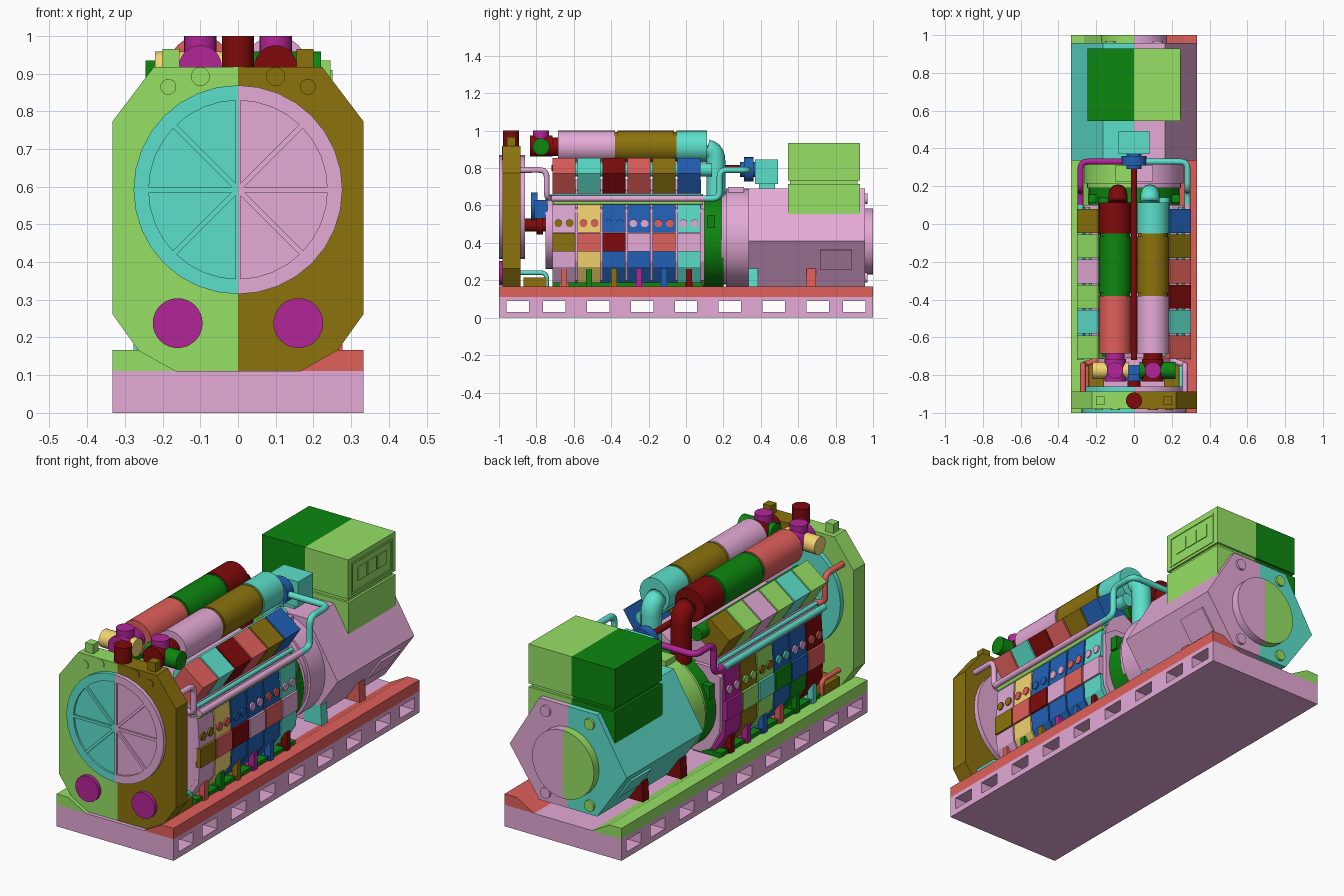
import bpy, bmesh
from math import pi, radians
from mathutils import Vector, Matrix

if "Cube" in bpy.data.objects:
    bpy.data.objects.remove(bpy.data.objects["Cube"])

ROUND = []

def finish(name, bm):
    bmesh.ops.recalc_face_normals(bm, faces=bm.faces)
    me = bpy.data.meshes.new(name)
    bm.to_mesh(me)
    bm.free()
    ob = bpy.data.objects.new(name, me)
    bpy.context.collection.objects.link(ob)
    return ob

def add_box(bm, x, y, z):
    c = Vector((sum(x) / 2, sum(y) / 2, sum(z) / 2))
    d = (abs(x[1] - x[0]), abs(y[1] - y[0]), abs(z[1] - z[0]), 1)
    bmesh.ops.create_cube(bm, size=1, matrix=Matrix.Translation(c) @ Matrix.Diagonal(d))

def box(name, x, y, z):
    bm = bmesh.new()
    add_box(bm, x, y, z)
    return finish(name, bm)

def prism(name, pts, y0, y1, s=1):
    """Extrude an (x, z) outline along y."""
    bm = bmesh.new()
    f = bm.faces.new([bm.verts.new((x * s, y0, z)) for x, z in pts])
    g = bmesh.ops.extrude_face_region(bm, geom=[f])['geom']
    bmesh.ops.translate(bm, vec=(0, y1 - y0, 0), verts=[v for v in g if isinstance(v, bmesh.types.BMVert)])
    return finish(name, bm)

def lathe(name, prof, x, y, z, axis='Y', n=32):
    """Revolve (radius, distance) profile round an axis through x, y, z."""
    bm = bmesh.new()
    rot = {'Y': Matrix.Rotation(-pi / 2, 3, 'X'), 'X': Matrix.Rotation(pi / 2, 3, 'Y'), 'Z': Matrix.Identity(3)}[axis]
    vs = [bm.verts.new((r, 0, t)) for r, t in prof]
    es = [bm.edges.new(p) for p in zip(vs, vs[1:])]
    bmesh.ops.spin(bm, geom=vs + es, axis=(0, 0, 1), cent=(0, 0, 0), steps=n, angle=2 * pi)
    bmesh.ops.remove_doubles(bm, verts=bm.verts, dist=1e-5)
    bm.transform(Matrix.Translation((x, y, z)) @ rot.to_4x4())
    ROUND.append(finish(name, bm))

def cyl(name, r, t0, t1, x=0, y=0, z=0, axis='Y', n=32):
    lathe(name, [(0, t0), (r, t0), (r, t1), (0, t1)], x, y, z, axis, n)

def pipe(name, pts, r, bend=0.04, s=1):
    """Round pipe along points with filleted corners."""
    p = [Vector((x * s, y, z)) for x, y, z in pts]
    path = [p[0]]
    for a, b, c in zip(p, p[1:], p[2:]):
        u, v = (a - b).normalized() * bend, (c - b).normalized() * bend
        path += [b + u * (1 - k / 6) ** 2 + v * (k / 6) ** 2 for k in range(7)]
    path.append(p[-1])
    cu = bpy.data.curves.new(name, 'CURVE')
    cu.dimensions, cu.bevel_depth, cu.bevel_resolution, cu.use_fill_caps = '3D', r, 4, True
    sp = cu.splines.new('POLY')
    sp.points.add(len(path) - 1)
    for q, co in zip(sp.points, path):
        q.co = (*co, 1)
    sp.use_smooth = True
    bpy.context.collection.objects.link(bpy.data.objects.new(name, cu))

# Base skid with through slots
base = box("base_frame", (-.333, .333), (-1, 1), (0, .111))
bm = bmesh.new()
for y in (-.9, -.705, -.47, -.235, 0, .235, .47, .705, .9):
    add_box(bm, (-.5, .5), (y - .06, y + .06), (.03, .09))
cut = finish("slot_cutter", bm)
cut.hide_render = cut.hide_viewport = True
mod = base.modifiers.new("slots", 'BOOLEAN')
mod.object, mod.solver = cut, 'EXACT'
# Radiator with round grille
half = [(.165, .111), (.265, .167), (.333, .262), (.333, .773), (.223, .918)]
prism("radiator_body", half + [(-x, z) for x, z in reversed(half)], -.98, -.886)
lathe("fan_shroud", [(0, -.99), (.237, -.99), (.237, -1), (.277, -1), (.277, -.86), (0, -.86)], 0, 0, .592)
bm = bmesh.new()
for k in range(4):
    n0 = len(bm.verts)
    add_box(bm, (-.24, .24), (-.999, -.985), (-.007, .007))
    bm.verts.ensure_lookup_table()
    bmesh.ops.rotate(bm, verts=bm.verts[n0:], cent=(0, 0, 0), matrix=Matrix.Rotation(k * pi / 4, 3, 'Y'))
bmesh.ops.translate(bm, vec=(0, 0, .592), verts=bm.verts)
finish("grille_spokes", bm)
cyl("radiator_cap", .043, .9, 1.0, 0, -.935, 0, 'Z')

for s in (1, -1):
    # Sloped rails, radiator details, front coolant pipes
    prism("base_rail", [(.333, .111), (.333, .167), (.265, .167), (.165, .111)], -1, 1, s)
    cyl("radiator_port", .066, -1, -.97, s * .16, 0, .238)
    cyl("radiator_plug", .025, -.984, -.97, s * .1, 0, .892, n=20)
    cyl("radiator_plug", .021, -.984, -.97, s * .185, 0, .865, n=20)
    box("lifting_lug", (s * .155, s * .2), (-.957, -.912), (.9, .965))
    pipe("front_coolant_pipe", [(.27, -.89, .79), (.27, -.745, .79), (.27, -.745, .64), (.19, -.72, .64)], .015, s=s)
    pipe("front_drain_pipe", [(.25, -.89, .24), (.25, -.745, .24), (.25, -.745, .165)], .012, .03, s)
    box("front_step", (s * .16, s * .265), (-.87, -.745), (.165, .215))
    # Air inlet tee
    x = s * .1
    cyl("inlet_hub", .057, -.835, -.715, x, 0, .918, n=24)
    cyl("inlet_cap", .043, 0, .086, x, -.775, .914, 'Z', 24)
    cyl("inlet_side_port", .045, *sorted((-.07 * s, .12 * s)), x, -.775, .914, 'X', 24)
    cyl("inlet_neck", .05, -.775, -.67, x, 0, .914, n=24)
    # Silencer canisters, elbow, manifold
    for i, (y0, y1) in enumerate(((-.685, -.38), (-.365, -.065), (-.05, .113))):
        cyl(f"silencer_canister_{i}", .085, y0, y1, x, 0, .915)
    cyl("silencer_core", .079, -.67, .1, x, 0, .915)
    pipe("exhaust_elbow", [(.085, .1, .905), (.085, .16, .905), (.085, .16, .64)], .05, .065, s)
    pipe("exhaust_manifold", [(.155, -.7, .79), (.155, .14, .79)], .035, s=s)
    # Cylinder bank and repeating cylinder units
    prism("cylinder_bank", [(.225, .68), (.13, .74), (0, .66), (0, .58), (.25, .58), (.245, .62)], -.71, .08, s)
    for i in range(6):
        y = -.652 + i * .1336
        a, b = y - .0625, y + .0625
        prism(f"cylinder_head_{i}", [(.302, .772), (.19, .855), (.118, .745), (.23, .662)], a, b, s)
        prism(f"crankcase_cover_{i}", [(.2, .455), (.28, .455), (.27, .606), (.2, .606)], a, b, s)
        prism(f"crankcase_door_{i}", [(.2, .355), (.288, .355), (.288, .452), (.2, .452)], a, b, s)
        prism(f"sump_panel_{i}", [(.15, .185), (.22, .185), (.275, .27), (.28, .353), (.15, .353)], a, b, s)
        for d in (-.03, .03):
            cyl(f"cover_port_{i}", .021, -.011, .011, s * .273, y + d, .505, 'X', 16)
        box(f"mount_pin_{i}", (s * .245, s * .277), (y - .015, y + .015), (.165, .26))
        box(f"mount_pad_{i}", (s * .22, s * .268), (y - .022, y + .022), (.165, .19))
    pipe("fuel_rail", [(.27, -.71, .615), (.27, .09, .615)], .011, s=s)
    pipe("oil_rail", [(.245, -.71, .65), (.245, .09, .65)], .011, s=s)
    box("engine_foot_rail", (s * .1, s * .265), (-.715, .09), (.16, .187))
    # Rear coolant pipe running along the engine side
    pipe("rear_coolant_pipe", [(.03, .33, .79), (.283, .33, .79), (.283, .18, .79), (.283, .18, .637),
                               (.283, .1, .637)], .016, s=s)
    pipe("side_coolant_pipe", [(.283, .1, .637), (.283, -.72, .637)], .016, s=s)
    box("housing_window", (s * .2, s * .243), (.115, .155), (.48, .55))
    # Alternator feet, side hatch, end bolts
    for i, y in enumerate((.335, .645)):
        prism(f"alternator_foot_{i}", [(.14, .16), (.242, .16), (.236, .262), (.14, .262)], y, y + .05, s)
    prism("alternator_hatch", [(.22, .264), (.294, .369), (.31, .36), (.236, .255)], .72, .885, s)
    for z in (.635, .215):
        cyl("end_bolt", .028, .95, .97, s * .125, 0, z, n=16)

# Engine core and front drive
core = [(.15, .17), (.21, .2), (.262, .3), (.265, .58), (.2, .62)]
prism("engine_block", core + [(-x, z) for x, z in reversed(core)], -.715, .1)
cyl("front_cover", .2, -.75, -.71, 0, 0, .46)
cyl("fan_shaft", .035, -.87, -.74, 0, 0, .495, n=24)
cyl("fan_pulley", .05, -.8, -.765, 0, 0, .495, n=24)
box("water_pump", (-.17, .17), (-.81, -.74), (.53, .63))
cyl("water_pump_pulley", .075, -.83, -.795, 0, 0, .595, n=24)
cyl("center_pipe", .016, -.72, .33, 0, 0, .8, n=16)
cyl("outlet_flange", .065, .31, .36, 0, 0, .793, n=24)
cyl("outlet_neck", .04, .29, .4, 0, 0, .793, n=24)
box("outlet_box", (-.083, .083), (.37, .493), (.715, .845))
box("outlet_stand", (-.05, .05), (.39, .475), (.65, .72))
# Flywheel housing, adaptor and alternator
cyl("flywheel_housing", .242, .083, .2, 0, 0, .409)
lathe("alternator_adaptor", [(0, .19), (.25, .19), (.25, .215), (.262, .215), (.262, .345), (0, .345)], 0, 0, .428)
box("adaptor_lid", (-.1, .1), (.225, .31), (.66, .7))
hexa = [(.165, .69), (.333, .41), (.165, .167)]
prism("alternator_body", hexa + [(-x, z) for x, z in reversed(hexa)], .335, .958)
cyl("alternator_end_cap", .176, .95, 1.0, 0, 0, .407)
# Control cabinet with framed panel
box("cabinet_base", (-.247, .247), (.545, .93), (.55, .715))
box("cabinet_gap", (-.235, .235), (.557, .918), (.71, .74))
box("cabinet_top", (-.246, .246), (.545, .93), (.733, .935))
bm = bmesh.new()
for ys, zs in (((.57, .9), (.9, .91)), ((.57, .9), (.747, .757)), ((.57, .58), (.747, .91)), ((.89, .9), (.747, .91)),
               ((.62, .69), (.8, .87)), ((.7, .77), (.8, .87)), ((.78, .85), (.8, .87))):
    add_box(bm, (.24, .25), ys, zs)
finish("control_panel", bm)

# Colours: letters per part for the right side, then the left side
RGB = dict(L=(130, 196, 88), O=(122, 100, 18), P=(200, 148, 188), T=(82, 196, 178), M=(156, 36, 132),
           D=(112, 16, 16), G=(18, 118, 20), R=(196, 84, 80), B=(34, 86, 160), Y=(214, 186, 98))
MATS = {}
for k, c in RGB.items():
    MATS[k] = bpy.data.materials.new("paint_" + k)
    MATS[k].diffuse_color = (*[min(1, v / 255 * 1.14) ** 2.2 for v in c], 1)
PAINT = dict(base_rail="R L", radiator_body="O L", radiator_plug="O L", lifting_lug="O L", fan_shroud="P T",
             grille_spokes="P T", radiator_cap="D D", radiator_port="M M", front_coolant_pipe="P R",
             front_drain_pipe="T R", front_step="O O", inlet_hub="D M", inlet_cap="M M", inlet_side_port="G Y",
             inlet_neck="D M", silencer_canister="POT RGD", silencer_core="O G", exhaust_elbow="T D",
             exhaust_manifold="T G", cylinder_head="RTDROB LTLPLO", crankcase_cover="PYBBBT DBBLOM",
             crankcase_door="ORDPRP RBGTLM", sump_panel="PYBBBT DGBLOM", cover_port="ORBPRP RPTOLP",
             mount_pin="RGOMBD TGRBMD", mount_pad="RGOMBD TGRBMD", fuel_rail="L P", oil_rail="T T",
             engine_foot_rail="G G", rear_coolant_pipe="T M", side_coolant_pipe="P T", alternator_foot="TR DD",
             fan_shaft="D D", fan_pulley="D D", water_pump="B B", water_pump_pulley="B B", center_pipe="D D",
             outlet_flange="B B", outlet_neck="B B", outlet_box="T T", outlet_stand="T T", flywheel_housing="G G",
             housing_window="G G", alternator_adaptor="P L", adaptor_lid="P L", alternator_body="P T",
             alternator_hatch="P T", end_bolt="P L", alternator_end_cap="P L", cabinet_base="L G",
             cabinet_gap="L G", cabinet_top="L G", control_panel="L G")
for ob in bpy.data.objects:
    name, _, i = ob.name.split('.')[0].rpartition('_')
    key, i = (name, int(i)) if i.isdigit() else (ob.name.split('.')[0], 0)
    right, left = [MATS[w[i]] for w in PAINT.get(key, "P P").split()]
    if ob.type == 'CURVE':
        ob.data.materials.append(right if ob.data.splines[0].points[0].co.x > 0 else left)
        continue
    ob.data.materials.append(right)
    if left != right:
        ob.data.materials.append(left)
        bm = bmesh.new()
        bm.from_mesh(ob.data)
        bmesh.ops.bisect_plane(bm, geom=bm.verts[:] + bm.edges[:] + bm.faces[:], plane_co=(0, 0, 0), plane_no=(1, 0, 0))
        for f in bm.faces:
            f.material_index = int(f.calc_center_median().x < 0)
        bm.to_mesh(ob.data)
# Smooth the round parts, keeping sharp rims
for ob in ROUND:
    ob.select_set(True)
bpy.context.view_layer.objects.active = ROUND[0]
bpy.ops.object.shade_smooth_by_angle(angle=radians(35))

for m in bpy.data.materials:
    if m.users and not m.is_grease_pencil:
        m.use_nodes = True
        m.node_tree.nodes["Principled BSDF"].inputs["Base Color"].default_value = m.diffuse_color
